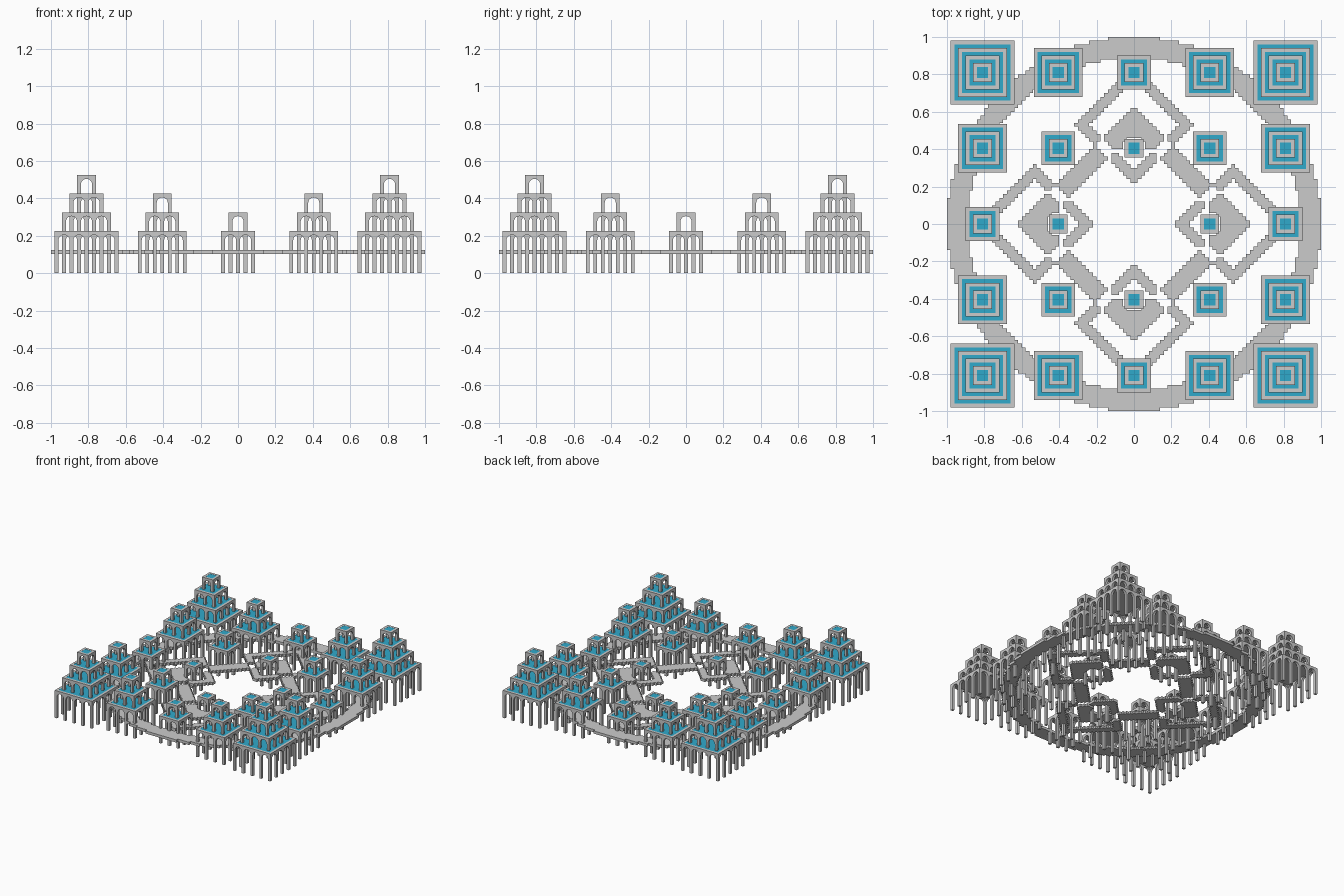
import bpy, bmesh, math
from mathutils import Matrix

if "Cube" in bpy.data.objects:
    bpy.data.objects.remove(bpy.data.objects["Cube"])

PITCH, POST, GAP = 0.08, 0.02, 0.405      # arch spacing, post thickness, tower spacing
FIRST, STEP = 0.225, 0.10                 # heights of ground tier and upper tiers
CELL = 0.02                               # walkway block size

blue = bpy.data.materials.new("blue_floor")
blue.diffuse_color = (0.03, 0.40, 0.60, 1)
blue.use_nodes = True
blue.node_tree.nodes["Principled BSDF"].inputs["Base Color"].default_value = blue.diffuse_color


def finish(bm, name, loc=(0, 0, 0), mat=None):
    me = bpy.data.meshes.new(name)
    bm.to_mesh(me)
    bm.free()
    if mat:
        me.materials.append(mat)
    ob = bpy.data.objects.new(name, me)
    ob.location = loc
    bpy.context.collection.objects.link(ob)


def square(bm, half, z, up=True):
    pts = [(-half, -half), (half, -half), (half, half), (-half, half)]
    vs = [bm.verts.new((x, y, z)) for x, y in pts]
    bm.faces.new(vs if up else vs[::-1])


def arcade(bm, n, z0, z1):
    """Square ring of four walls, n round arches each, laid pinwheel fashion."""
    w = n * PITCH + POST
    r = (PITCH - POST) / 2
    spring = z1 - POST - r
    prof = [(-w / 2, z1)]
    for i in range(n):
        x = -w / 2 + i * PITCH
        prof += [(x, z0), (x + POST, z0)]
        cx = x + POST + r
        for k in range(11):
            a = math.pi * (1 - k / 10)
            prof.append((cx + r * math.cos(a), spring + r * math.sin(a)))
        if i < n - 1:
            prof.append((x + PITCH, spring - 0.001))
    prof.append((w / 2 - POST, z1))
    for q in range(4):
        rot = Matrix.Rotation(q * math.pi / 2, 3, 'Z')
        f = [bm.verts.new((x, -w / 2, z)) for x, z in prof]
        b = [bm.verts.new((x, -w / 2 + POST, z)) for x, z in prof]
        bm.faces.new(f)
        bm.faces.new(b[::-1])
        for i in range(len(prof)):
            j = (i + 1) % len(prof)
            bm.faces.new((f[j], f[i], b[i], b[j]))
        for v in f + b:
            v.co = rot @ v.co


# Stepped towers on a five by five grid, taller toward the corners
for i in range(-2, 3):
    for j in range(-2, 3):
        tiers = abs(i) + abs(j)
        if not tiers:
            continue
        walls, floors = bmesh.new(), bmesh.new()
        z0 = 0
        for level in range(tiers):
            n = tiers - level
            z1 = FIRST + STEP * level
            arcade(walls, n, z0, z1)
            half = n * PITCH / 2 - POST / 2
            square(walls, half, z1 - POST * 0.7, up=False)   # grey ceiling
            square(floors, half, z1 - 0.001)                 # blue terrace
            z0 = z1
        loc = (i * GAP, j * GAP, 0)
        finish(walls, "tower_arcades", loc)
        finish(floors, "tower_terraces", loc, blue)


def walkway(name, test, z0=0.102, z1=0.124):
    """Stepped slab made of the grid cells that pass the test."""
    cells = {(i, j) for i in range(-50, 50) for j in range(-50, 50)
             if test((i + 0.5) * CELL, (j + 0.5) * CELL)}
    bm = bmesh.new()
    for i, j in cells:
        c = [(i, j), (i + 1, j), (i + 1, j + 1), (i, j + 1)]
        lo = [bm.verts.new((x * CELL, y * CELL, z0)) for x, y in c]
        hi = [bm.verts.new((x * CELL, y * CELL, z1)) for x, y in c]
        bm.faces.new(hi)
        bm.faces.new(lo[::-1])
        for k, (dx, dy) in enumerate([(0, -1), (1, 0), (0, 1), (-1, 0)]):
            if (i + dx, j + dy) not in cells:
                m = (k + 1) % 4
                bm.faces.new((lo[k], lo[m], hi[m], hi[k]))
    bmesh.ops.remove_doubles(bm, verts=bm.verts, dist=0.0005)
    finish(bm, name)


def diamonds(x, y):
    # Large diamond band crossed by four small ones; crossings are left open
    hit = 0.48 < abs(x) + abs(y) < 0.635
    for cx, cy in [(0, 0.53), (0, -0.53), (0.53, 0), (-0.53, 0)]:
        hit ^= 0.235 < abs(x - cx) + abs(y - cy) < 0.315
    return hit


walkway("round_walkway", lambda x, y: 0.89 < math.hypot(x, y) < 1.0)
walkway("diamond_walkways", diamonds)
